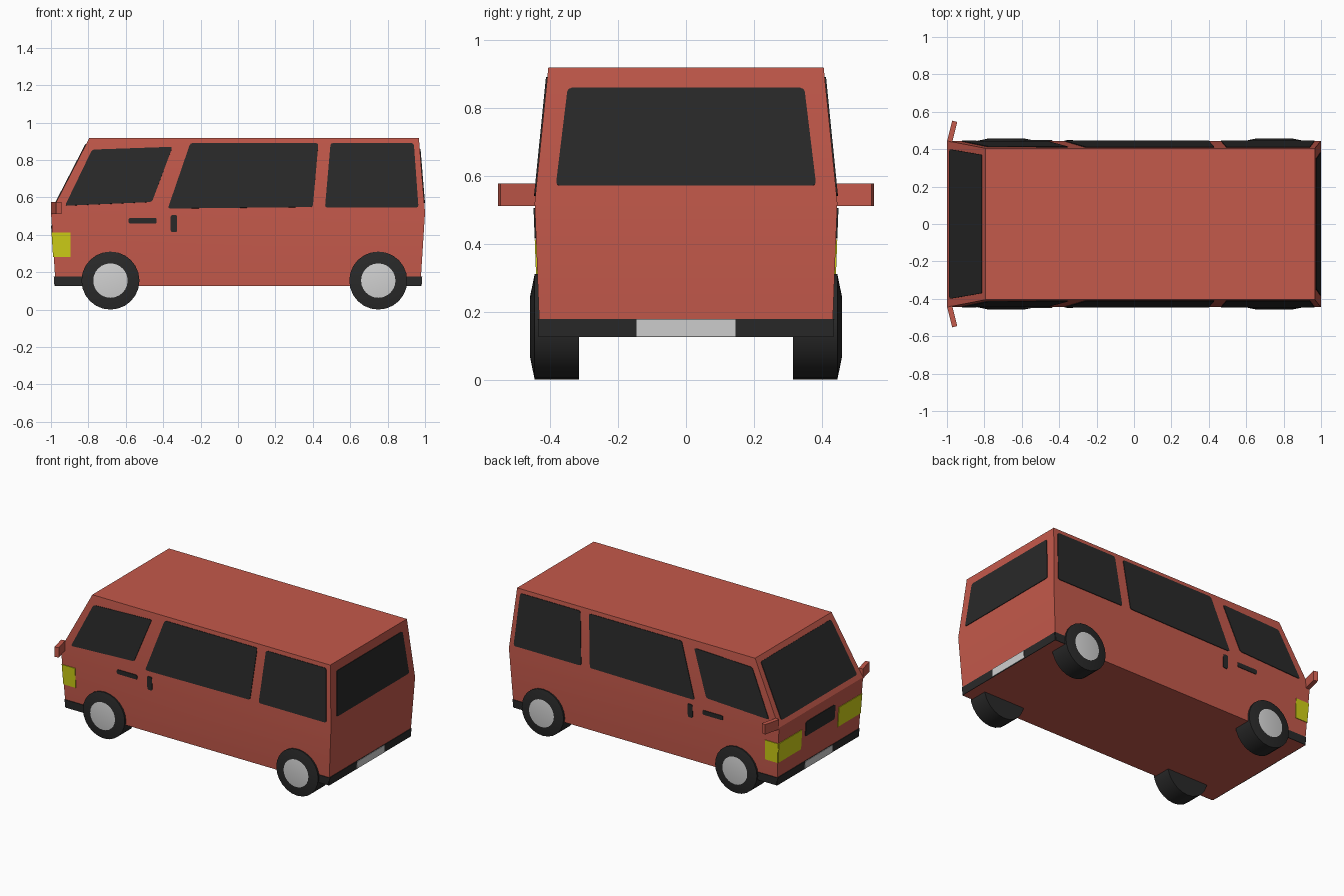
import bpy, bmesh, math
from mathutils import Vector, Matrix

cube = bpy.data.objects.get("Cube")
if cube:
    bpy.data.objects.remove(cube, do_unlink=True)


def material(name, rgb):
    m = bpy.data.materials.new(name)
    m.use_nodes = True
    m.diffuse_color = (*rgb, 1)
    m.node_tree.nodes["Principled BSDF"].inputs["Base Color"].default_value = (*rgb, 1)
    return m


RED = material("red paint", (0.55, 0.10, 0.07))
BLACK = material("black trim", (0.022, 0.022, 0.022))
YELLOW = material("yellow lamp", (0.62, 0.62, 0.008))
SILVER = material("pale silver", (0.64, 0.64, 0.64))

# Body rings: height, nose x, tail x, half width
RINGS = [(0.125, -0.975, 0.975, 0.43),
         (0.52, -1.0, 1.0, 0.445),
         (0.917, -0.795, 0.967, 0.405)]


def shell(z):
    """Nose x, tail x and half width of the body at height z."""
    lo, hi = RINGS[:2] if z < RINGS[1][0] else RINGS[1:]
    t = (z - lo[0]) / (hi[0] - lo[0])
    return [a + (b - a) * t for a, b in zip(lo[1:], hi[1:])]


def finish(bm, name, *mats):
    me = bpy.data.meshes.new(name)
    bm.to_mesh(me)
    bm.free()
    ob = bpy.data.objects.new(name, me)
    bpy.context.collection.objects.link(ob)
    for m in mats:
        me.materials.append(m)
    return ob


def smooth(ob, degrees):
    bpy.ops.object.select_all(action="DESELECT")
    ob.select_set(True)
    bpy.context.view_layer.objects.active = ob
    bpy.ops.object.shade_smooth_by_angle(angle=math.radians(degrees))


def plate(name, face, outline, mat, thick=0.004, corner=0.0):
    """Thin plate lying on one body face; the outline is (x or y, z) points."""
    bm = bmesh.new()
    verts = []
    for u, z in outline:
        nose, tail, half = shell(z)
        if face in ("front_side", "back_side"):
            y = -half if face == "front_side" else half
            verts.append(bm.verts.new((min(max(u, nose), tail), y, z)))
        else:
            x = nose if face == "nose" else tail
            verts.append(bm.verts.new((x, min(max(u, -half), half), z)))
    out = {"front_side": (0, -1, 0), "back_side": (0, 1, 0),
           "nose": (-1, 0, 0), "tail": (1, 0, 0)}[face]
    f = bm.faces.new(verts)
    f.normal_update()
    if f.normal.dot(Vector(out)) < 0:
        f.normal_flip()
    if corner:
        bmesh.ops.bevel(bm, geom=bm.verts[:], offset=corner, segments=2,
                        affect="VERTICES", profile=0.5)
    ob = finish(bm, name, mat)
    mod = ob.modifiers.new("thickness", "SOLIDIFY")
    mod.thickness = thick
    mod.offset = 1
    return ob


def box(u0, u1, z0, z1):
    return [(u0, z0), (u1, z0), (u1, z1), (u0, z1)]


# Body shell lofted through the rings
bm = bmesh.new()
loops = [[bm.verts.new(p) for p in ((n, -h, z), (t, -h, z), (t, h, z), (n, h, z))]
         for z, n, t, h in RINGS]
for lo, hi in zip(loops, loops[1:]):
    for i in range(4):
        j = (i + 1) % 4
        bm.faces.new((lo[i], lo[j], hi[j], hi[i]))
bm.faces.new(loops[0][::-1])
bm.faces.new(loops[-1])
smooth(finish(bm, "body", RED), 20)

# Side windows, door handles, lamps and bumper ends
WINDOWS = {
    "door_window": [(-0.925, 0.555), (-0.46, 0.575), (-0.35, 0.87), (-0.78, 0.855)],
    "middle_window": [(-0.375, 0.54), (0.40, 0.548), (0.43, 0.89), (-0.255, 0.89)],
    "rear_side_window": [(0.465, 0.545), (0.965, 0.545), (0.94, 0.89), (0.495, 0.89)],
}
for side in ("front_side", "back_side"):
    for name, outline in WINDOWS.items():
        plate(f"{name}_{side}", side, outline, BLACK, corner=0.012)
    plate(f"door_handle_{side}", side, box(-0.585, -0.435, 0.46, 0.49), BLACK, corner=0.008)
    plate(f"slide_handle_{side}", side, box(-0.36, -0.325, 0.415, 0.505), BLACK, corner=0.008)
    plate(f"side_lamp_{side}", side, box(-1.1, -0.895, 0.28, 0.412), YELLOW)
    plate(f"nose_bumper_{side}", side, box(-1.1, -0.78, 0.125, 0.178), BLACK)
    plate(f"tail_bumper_{side}", side, box(0.85, 1.1, 0.125, 0.178), BLACK)

# Nose and tail details
plate("windshield", "nose", [(-0.40, 0.55), (0.40, 0.55), (0.37, 0.885), (-0.37, 0.885)],
      BLACK, corner=0.012)
plate("rear_window", "tail", [(-0.383, 0.57), (0.383, 0.57), (0.348, 0.858), (-0.348, 0.858)],
      BLACK, corner=0.012)
plate("grille", "nose", box(-0.155, 0.155, 0.35, 0.45), BLACK, corner=0.012)
for s, side in ((-1, "front_side"), (1, "back_side")):
    plate(f"headlamp_{side}", "nose", box(s * 0.195, s * 0.6, 0.28, 0.412), YELLOW)
for end in ("nose", "tail"):
    plate(f"{end}_bumper", end, box(-0.6, 0.6, 0.125, 0.178), BLACK)
    plate(f"{end}_number_plate", end, box(-0.145, 0.145, 0.127, 0.177), SILVER, thick=0.007)


def wheel(name, x, s):
    """Tyre with a chamfered outer wall and a pale hub, spun from a profile."""
    radius, sides = 0.155, 24
    profile = [(0.315, radius), (0.445, radius), (0.458, 0.092)]
    bm = bmesh.new()
    rings = []
    for y, r in profile:
        rings.append([bm.verts.new((x + r * math.cos(a), s * y, radius + r * math.sin(a)))
                      for a in (2 * math.pi * i / sides for i in range(sides))])
    for a, b in zip(rings, rings[1:]):
        for i in range(sides):
            j = (i + 1) % sides
            bm.faces.new((a[i], a[j], b[j], b[i]))
    bm.faces.new(rings[0])
    bm.faces.new(rings[-1]).material_index = 1
    bmesh.ops.recalc_face_normals(bm, faces=bm.faces[:])
    smooth(finish(bm, name, BLACK, SILVER), 20)


# Wheels and mirrors on both sides
for s, side in ((-1, "front_side"), (1, "back_side")):
    wheel(f"nose_wheel_{side}", -0.682, s)
    wheel(f"tail_wheel_{side}", 0.75, s)
    bm = bmesh.new()
    place = (Matrix.Translation((-0.972, s * 0.495, 0.543))
             @ Matrix.Rotation(-s * math.radians(14), 4, "Z")
             @ Matrix.Diagonal((0.028, 0.112, 0.066, 1)))
    bmesh.ops.create_cube(bm, size=1, matrix=place)
    finish(bm, f"mirror_{side}", RED)
